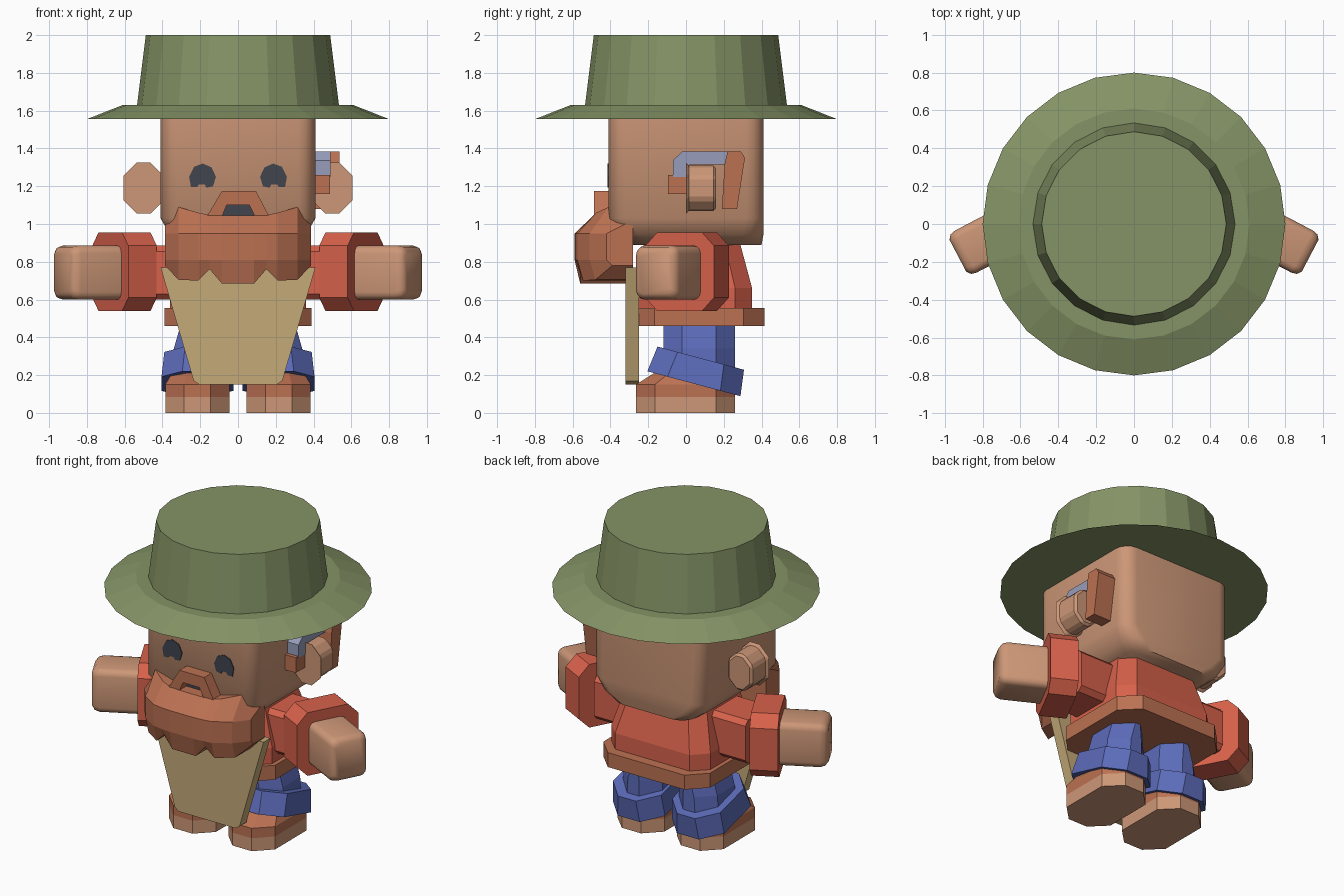
import bpy, bmesh, math
from mathutils import Matrix, Vector

if "Cube" in bpy.data.objects:
    bpy.data.objects.remove(bpy.data.objects["Cube"])


def material(name, r, g, b):
    m = bpy.data.materials.new(name)
    m.diffuse_color = (r, g, b, 1)
    m.use_nodes = True
    m.node_tree.nodes["Principled BSDF"].inputs["Base Color"].default_value = m.diffuse_color
    return m


GREEN = material("hat green", .235, .296, .133)
SKIN = material("skin", .61, .31, .185)
RED = material("coat red", .68, .12, .07)
BROWN = material("ginger brown", .50, .165, .085)
BLUE = material("trouser blue", .105, .145, .48)
TAN = material("cloth tan", .55, .40, .19)
METAL = material("pale metal", .31, .34, .50)
DARK = material("dark grey", .053, .058, .076)


def build(name, verts, faces, mat, bevel=0, segments=1, smooth=False):
    me = bpy.data.meshes.new(name)
    me.from_pydata([tuple(v) for v in verts], [], faces)
    bm = bmesh.new()
    bm.from_mesh(me)
    if bevel:
        bmesh.ops.bevel(bm, geom=bm.edges[:], offset=bevel, segments=segments,
                        profile=.5, affect='EDGES', clamp_overlap=True)
    bmesh.ops.recalc_face_normals(bm, faces=bm.faces[:])
    bm.to_mesh(me)
    bm.free()
    me.materials.append(mat)
    ob = bpy.data.objects.new(name, me)
    bpy.context.collection.objects.link(ob)
    if smooth:
        bpy.ops.object.select_all(action='DESELECT')
        ob.select_set(True)
        bpy.context.view_layer.objects.active = ob
        bpy.ops.object.shade_smooth_by_angle(angle=math.radians(50))
    return ob


def loft(name, rings, mat, **kw):
    """Skin a list of equal-length closed rings and cap both ends."""
    n = len(rings[0])
    verts = [v for r in rings for v in r]
    faces = [(k * n + i, k * n + (i + 1) % n, (k + 1) * n + (i + 1) % n, (k + 1) * n + i)
             for k in range(len(rings) - 1) for i in range(n)]
    faces += [tuple(range(n)), tuple(range(len(verts) - n, len(verts)))]
    return build(name, verts, faces, mat, **kw)


def rect(x0, x1, y0, y1, c, seg=1):
    """Rectangle with chamfered or rounded corners, as 2D points."""
    pts = []
    corners = ((x1 - c, y1 - c), (x0 + c, y1 - c), (x0 + c, y0 + c), (x1 - c, y0 + c))
    for q, (cx, cy) in enumerate(corners):
        for s in range(seg + 1):
            a = math.pi / 2 * (q + s / seg)
            pts.append((cx + c * math.cos(a), cy + c * math.sin(a)))
    return pts


def circle(r, z, n):
    return [(r * math.sin(2 * math.pi * i / n), r * math.cos(2 * math.pi * i / n), z)
            for i in range(n)]


def at_z(pts, z):
    return [(x, y, z) for x, y in pts]


def slab_y(name, pts, y0, y1, mat, **kw):
    """Extrude an x-z outline along y."""
    return loft(name, [[(x, y, z) for x, z in pts] for y in (y0, y1)], mat, **kw)


def slab_x(name, pts, x0, x1, mat, **kw):
    """Extrude a y-z outline along x."""
    return loft(name, [[(x, y, z) for y, z in pts] for x in (x0, x1)], mat, **kw)


# Hat
loft("hat_brim", [circle(.80, 1.555, 24), circle(.61, 1.63, 24)], GREEN)
loft("hat_crown", [circle(.538, 1.60, 20), circle(.488, 2.0, 20)], GREEN)

# Head with rounded vertical corners and a narrowed chin
loft("head", [at_z(rect(-.29, .29, -.28, .40, .12, 4), .89),
              at_z(rect(-.36, .36, -.36, .41, .11, 4), .945),
              at_z(rect(-.41, .41, -.41, .41, .09, 4), 1.03),
              at_z(rect(-.41, .41, -.41, .41, .09, 4), 1.58)], SKIN, smooth=True)

# Eyes: arched plates on the face
eye = [(-.072, 1.25), (-.045, 1.303), (0, 1.32), (.047, 1.30), (.07, 1.25),
       (.055, 1.20), (.02, 1.192), (.01, 1.21), (-.02, 1.21), (-.03, 1.195), (-.062, 1.195)]
for side, s in (("right", 1), ("left", -1)):
    slab_y(side + "_eye", [(s * (.187 - x), z) for x, z in eye], -.416, -.407, DARK)
    slab_y(side + "_ear", [(s * (.50 + x), 1.19 + z) for x, z in
                           rect(-.09, .09, -.12, .12, .06)], 0, .16, SKIN, bevel=.015)

# Mouth and moustache
slab_y("mouth", [(-.09, 1.03), (.09, 1.03), (.07, 1.11), (-.07, 1.11)], -.418, -.409, DARK)
slab_y("moustache", [(-.165, 1.04), (-.085, 1.175), (.095, 1.175), (.165, 1.04),
                     (.09, 1.04), (.06, 1.10), (-.06, 1.10), (-.085, 1.04)],
       -.487, -.39, BROWN)

# Beard: cross-sections swept sideways, with a jagged lower edge
half = [(.085, 1.045, .685, -.59), (.15, 1.047, .76, -.585), (.21, 1.06, .70, -.575),
        (.315, 1.09, .705, -.51), (.387, 1.0, .78, -.42)]
columns = [(-x, t, b, f) for x, t, b, f in reversed(half)] + half
loft("beard", [[(x, -.28, t), (x, f + .10, t), (x, f, .95), (x, f, .81),
                (x, f + .03, b), (x, -.28, b)] for x, t, b, f in columns], BROWN)

# Cloth hanging under the beard
slab_y("apron", [(-.41, .77), (.41, .77), (.235, .17), (.205, .15), (-.205, .15), (-.235, .17)],
       -.32, -.25, TAN)

# Hearing device on one ear
slab_x("ear_hook", [(-.07, 1.25), (-.07, 1.335), (-.02, 1.385), (.22, 1.385), (.22, 1.315),
                    (.02, 1.315), (0, 1.295), (0, 1.25)], .40, .49, METAL)
slab_x("ear_plug", [(-.095, 1.16), (0, 1.16), (0, 1.26), (-.095, 1.26)], .40, .487, BROWN)
slab_x("ear_battery", [(.19, 1.08), (.27, 1.08), (.312, 1.35), (.29, 1.385), (.22, 1.385),
                       (.205, 1.32)], .40, .537, BROWN)

# Torso and belt
loft("torso", [at_z(rect(-.36, .36, -.25, .35, .09), .53),
               at_z(rect(-.36, .36, -.25, .35, .09), .66),
               at_z(rect(-.29, .29, -.22, .28, .08), .92)], RED)
loft("belt", [at_z(rect(-.388, .388, -.277, .415, .11), z) for z in (.46, .555)], BROWN)

# Arms point outward and slightly forward
for side, s in (("right", 1), ("left", -1)):
    d, n = Vector((.885, -.465, 0)), Vector((.465, .885, 0))

    def section(u, hw, z0, z1, c, seg=1):
        """Rounded cross-section at distance u along the forearm."""
        out = []
        for w, z in rect(-hw, hw, z0, z1, c, seg):
            p = Vector((.676, -.034, z)) + d * u + n * w
            out.append((s * p.x, p.y, p.z))
        return out

    slab_x(side + "_sleeve", rect(-.13, .17, .60, .885, .03), s * .24, s * .55, RED)
    loft(side + "_cuff", [section(u, .205, .54, .955, .07) for u in (-.17, 0)], RED)
    loft(side + "_hand", [section(-.05, .125, .60, .885, .04, 3),
                          section(.24, .125, .60, .885, .04, 3),
                          section(.27, .118, .608, .877, .04, 3),
                          section(.288, .095, .63, .855, .03, 3)], SKIN, smooth=True)

    # Legs, tilted trouser cuffs and shoes
    def leg_ring(x0, x1, y0, y1, c, z):
        return [(s * x, y, z) for x, y in rect(x0, x1, y0, y1, c)]

    loft(side + "_leg", [leg_ring(.06, .35, -.14, .26, .10, .20),
                         leg_ring(.06, .34, -.12, .26, .10, .34),
                         leg_ring(.07, .30, -.12, .26, .10, .48)], BLUE)
    tilt = Matrix.Translation((s * .215, .06, .222)) @ Matrix.Rotation(math.radians(-15), 4, 'X')
    rings = [[tilt @ Vector((x, y, z)) for x, y in rect(-hx, hx, -hy, hy, .11)]
             for hx, hy, z in ((.19, .255, -.07), (.175, .237, .07))]
    loft(side + "_trouser_cuff", rings, BLUE)
    shoe = loft(side + "_shoe", [leg_ring(.045, .385, -.265, .26, .10, z) for z in (0, .085, .15)]
                + [leg_ring(.08, .35, -.17, .24, .08, .21)], BROWN)
    shoe.data.materials.append(SKIN)
    for f in shoe.data.polygons:
        f.material_index = 1 if f.center.z < .08 else 0
